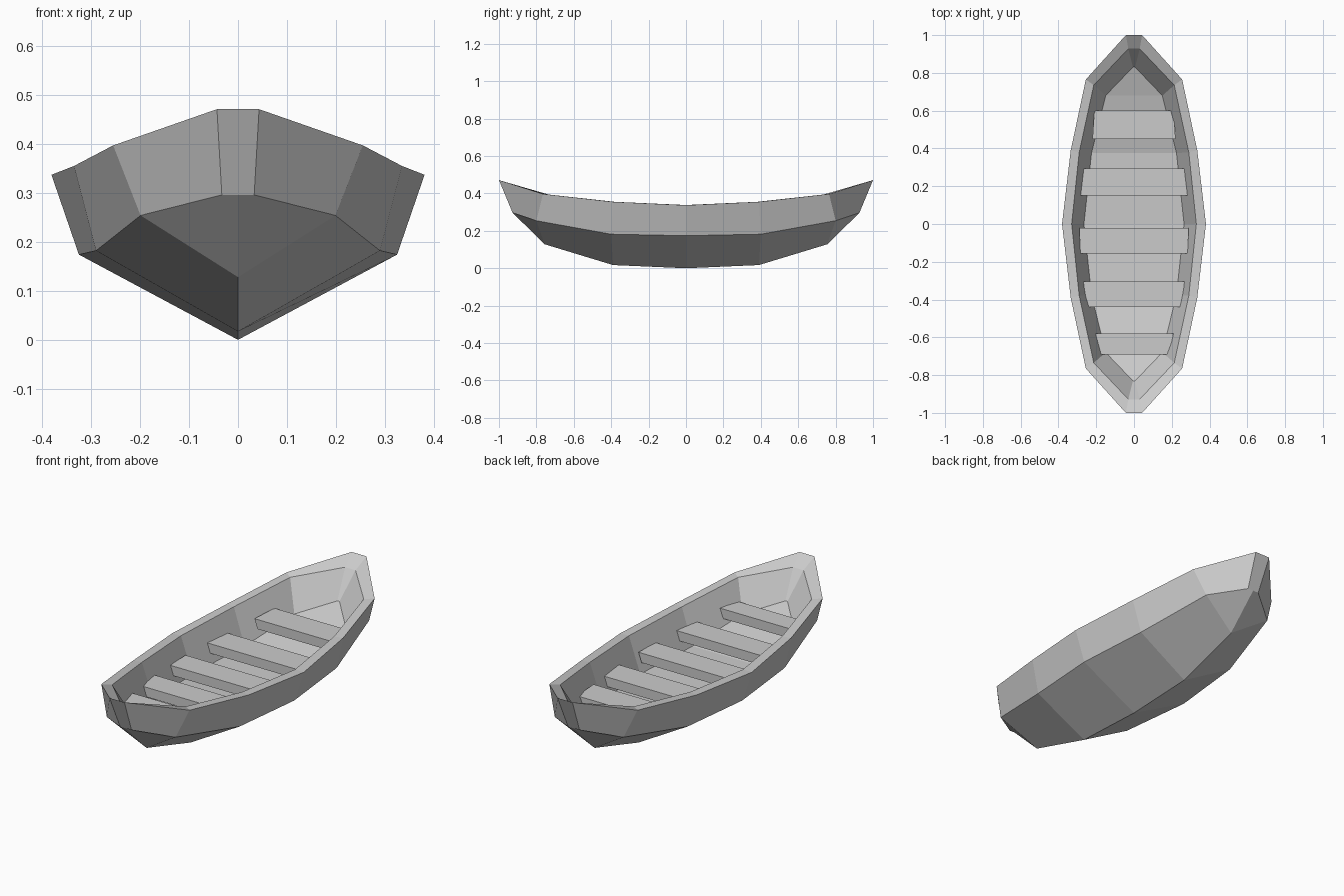
import bpy, bmesh

if "Cube" in bpy.data.objects:
    bpy.data.objects.remove(bpy.data.objects["Cube"])

# Half-length stations from midship to the tip: (x, y, z) for
# keel, chine, outer rim, inner rim, floor edge
STATIONS = [
    [(0, 0, .0), (.325, 0, .174), (.381, 0, .337), (.33, 0, .338), (.265, 0, .155)],
    [(0, .39, .017), (.29, .4, .182), (.335, .39, .355), (.29, .38, .355), (.225, .375, .168)],
    [(0, .755, .128), (.199, .8, .254), (.255, .765, .397), (.213, .735, .394), (.15, .68, .24)],
    [(0, .927, .296), (.033, .927, .296), (.043, 1, .471), (.03, .928, .422), (.006, .83, .29)],
]


def add_mesh(name, bm):
    bmesh.ops.recalc_face_normals(bm, faces=bm.faces[:])
    mesh = bpy.data.meshes.new(name)
    bm.to_mesh(mesh)
    bm.free()
    obj = bpy.data.objects.new(name, mesh)
    bpy.context.collection.objects.link(obj)
    return obj


def build_hull():
    bm = bmesh.new()
    rings = []
    for i in range(-3, 4):
        s = -1 if i < 0 else 1
        right = [(x, s * y, z) for x, y, z in STATIONS[abs(i)]]
        left = [(-x, y, z) for x, y, z in reversed(right[1:])]
        rings.append([bm.verts.new(p) for p in right + left])
    # Planking, rim and floor between neighbouring stations
    n = len(rings[0])
    for a, b in zip(rings, rings[1:]):
        for k in range(n):
            m = (k + 1) % n
            bm.faces.new((a[k], a[m], b[m], b[k]))
    # Blunt ends: outer face, rim top and inner face
    for r in (rings[0], rings[-1]):
        bm.faces.new((r[0], r[1], r[2], r[7], r[8]))
        bm.faces.new((r[2], r[3], r[6], r[7]))
        bm.faces.new((r[3], r[4], r[5], r[6]))
    return add_mesh("hull", bm)


def build_seat(i, y0, y1, w0, w1, z, thick=.05):
    # Plank whose ends follow the side walls and lean inward below
    bm = bmesh.new()
    bottom, top = [[bm.verts.new((x, y, h)) for x, y in
                    ((-w0 + d, y0), (w0 - d, y0), (w1 - d, y1), (-w1 + d, y1))]
                   for h, d in ((z - thick, .018), (z, 0))]
    bm.faces.new(bottom)
    bm.faces.new(top)
    for k in range(4):
        m = (k + 1) % 4
        bm.faces.new((bottom[k], bottom[m], top[m], top[k]))
    return add_mesh(f"seat_{i}", bm)


build_hull()

# Seats: near y, far y, near half width, far half width, top height
for i, seat in enumerate([
    (-.69, -.58, .185, .209, .293),
    (-.44, -.305, .245, .27, .265),
    (-.155, -.02, .285, .289, .255),
    (.15, .295, .288, .275, .256),
    (.45, .6, .22, .21, .285),
], 1):
    build_seat(i, *seat)
